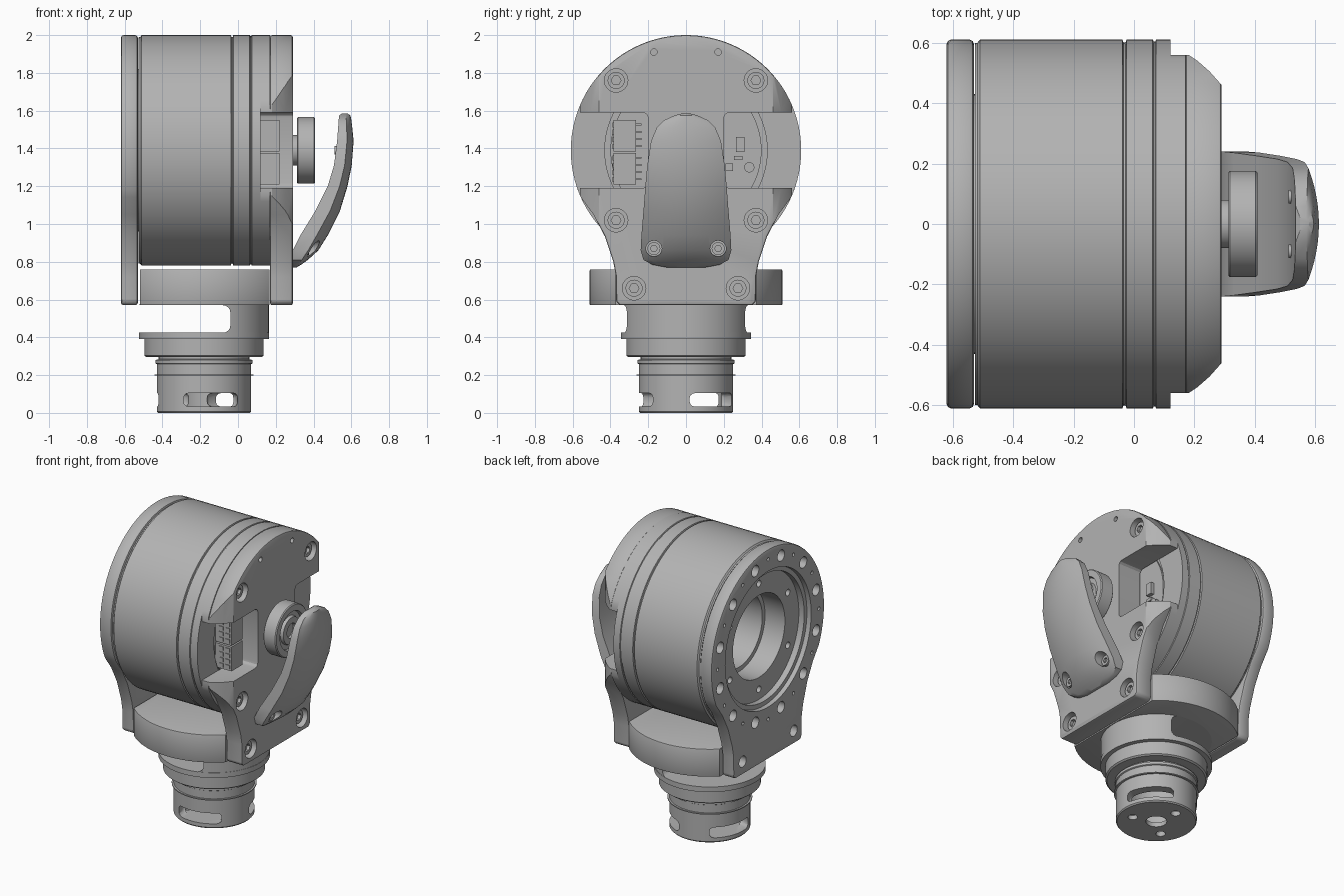
import bpy, bmesh, math
from mathutils import Matrix, Vector

old = bpy.data.objects.get("Cube")
if old:
    bpy.data.objects.remove(old)

mat = bpy.data.materials.new("machined grey")
mat.use_nodes = True
GREY = (0.45, 0.45, 0.45, 1)
mat.diffuse_color = GREY
mat.node_tree.nodes["Principled BSDF"].inputs["Base Color"].default_value = GREY

HUB = 1.39       # height of the drum axis
STAND_X = -0.18  # centre of the stand
R = 0.61         # drum radius
parts = []


def finish(name, bm, keep=True):
    bmesh.ops.remove_doubles(bm, verts=bm.verts, dist=1e-5)
    bmesh.ops.recalc_face_normals(bm, faces=bm.faces)
    me = bpy.data.meshes.new(name)
    bm.to_mesh(me)
    bm.free()
    me.materials.append(mat)
    ob = bpy.data.objects.new(name, me)
    bpy.context.collection.objects.link(ob)
    if keep:
        parts.append(ob)
    return ob


def bake(ob):
    dg = bpy.context.evaluated_depsgraph_get()
    me = bpy.data.meshes.new_from_object(ob.evaluated_get(dg))
    ob.modifiers.clear()
    ob.data = me


def bevel(ob, width, segments=2):
    m = ob.modifiers.new("bevel", "BEVEL")
    m.width, m.segments, m.limit_method = width, segments, "ANGLE"
    m.angle_limit = math.radians(40)
    bake(ob)
    return ob


def cut(ob, cutter, op="DIFFERENCE"):
    m = ob.modifiers.new("cut", "BOOLEAN")
    m.object, m.operation, m.solver = cutter, op, "EXACT"
    bake(ob)
    bpy.data.objects.remove(cutter)


def lathe(name, profile, axis="x", n=96, keep=True):
    """Revolve (position, radius) pairs around the drum axis or the stand axis."""
    bm = bmesh.new()
    rings = []
    for p, r in profile:
        ring = []
        for i in range(n):
            a = math.tau * i / n
            c, s = r * math.cos(a), r * math.sin(a)
            ring.append(bm.verts.new((p, c, HUB + s) if axis == "x" else (STAND_X + c, s, p)))
        rings.append(ring)
    for k in range(len(profile)):
        j = (k + 1) % len(profile)
        if profile[k][1] == 0 and profile[j][1] == 0:
            continue
        for i in range(n):
            q = (i + 1) % n
            bm.faces.new((rings[k][i], rings[k][q], rings[j][q], rings[j][i]))
    return finish(name, bm, keep)


def prism(name, pts, a, b, axis="x", keep=True):
    bm = bmesh.new()
    f = bm.faces.new([bm.verts.new((a, *p) if axis == "x" else (*p, a)) for p in pts])
    ext = bmesh.ops.extrude_face_region(bm, geom=[f])["geom"]
    step = Vector((b - a, 0, 0)) if axis == "x" else Vector((0, 0, b - a))
    bmesh.ops.translate(bm, verts=[v for v in ext if isinstance(v, bmesh.types.BMVert)], vec=step)
    return finish(name, bm, keep)


def box(name, lo, hi, keep=True):
    return prism(name, [(lo[1], lo[2]), (hi[1], lo[2]), (hi[1], hi[2]), (lo[1], hi[2])],
                 lo[0], hi[0], keep=keep)


def rods(name, centres, r, a, b, axis="x", keep=False, n=24):
    """Several parallel cylinders as one object."""
    bm = bmesh.new()
    for p, q in centres:
        mid = (a + b) / 2
        m = Matrix.Translation((mid, p, q) if axis == "x" else (p, q, mid))
        if axis == "x":
            m = m @ Matrix.Rotation(math.pi / 2, 4, "Y")
        bmesh.ops.create_cone(bm, cap_ends=True, segments=n, radius1=r, radius2=r,
                              depth=b - a, matrix=m)
    return finish(name, bm, keep)


def polar(r, count, start, cy=0, cz=HUB):
    return [(cy + r * math.cos(math.radians(start + 360 * i / count)),
             cz + r * math.sin(math.radians(start + 360 * i / count))) for i in range(count)]


def both(pts):
    return [(s * y, z) for y, z in pts for s in (-1, 1)]


# Drum with groove, deep bore on one end and shallow board recess on the other
lathe("drum", [(-0.2, 0), (-0.2, 0.25), (-0.4, 0.25), (-0.4, 0.28), (-0.55, 0.28), (-0.55, 0.43),
               (-0.527, 0.43), (-0.527, 0.598), (-0.518, 0.6), (-0.51, R), (-0.038, R), (-0.035, 0.6),
               (-0.028, 0.6), (-0.025, R), (0.062, R), (0.065, 0.604), (0.07, 0.604), (0.073, R),
               (0.12, R), (0.12, 0.43), (0.09, 0.43), (0.09, 0.4), (0.1, 0.4), (0.1, 0)])
cut(parts[0], rods("flange_holes", polar(0.36, 6, 30), 0.022, -0.6, -0.5))

# Side plates: round head running into a narrow foot
foot = [(0.35, 0.57), (0.37, 0.59), (0.37, 0.72), (0.385, 0.8), (0.43, 0.935), (0.49, 1.05)]
arc = [(R * math.cos(math.radians(a)), HUB + R * math.sin(math.radians(a))) for a in range(-24, 205, 4)]
outline = foot + arc + [(-y, z) for y, z in reversed(foot)]

ring_plate = bevel(prism("ring_plate", outline, -0.62, -0.53), 0.014)
cut(ring_plate, lathe("opening", [(-0.7, 0), (-0.7, 0.47), (-0.59, 0.46), (-0.59, 0.43),
                                  (-0.5, 0.43), (-0.5, 0)], keep=False))
foot_bolts = both([(0.275, 0.66)])
cut(ring_plate, rods("bolt_holes", polar(0.535, 12, 15) + foot_bolts, 0.038, -0.7, -0.57))
cut(ring_plate, rods("pin_holes", polar(0.545, 12, 0), 0.012, -0.7, -0.59, n=12))
rods("ring_bolts", polar(0.535, 12, 15) + foot_bolts, 0.026, -0.575, -0.56, keep=True)

face_plate = bevel(prism("face_plate", outline, 0.17, 0.29), 0.01)
flank = [(0.15, 0.56), (0.18, 0.56), (0.21, 0.54), (0.25, 0.505), (0.29, 0.46), (0.32, 0.42)]
cut(face_plate, prism("flank", flank + [(x, -y) for x, y in reversed(flank)], 0, 3, "z", False),
    "INTERSECT")
cap_step = prism("cap_step", [(R * math.cos(math.tau * i / 96), HUB + R * math.sin(math.tau * i / 96))
                              for i in range(96)], 0.12, 0.17)
cut(cap_step, box("step_limit", (0, -0.56, 0), (1, 0.56, 3), False), "INTERSECT")

# Side pockets in the face
for ob in (face_plate, cap_step):
    for s in (-1, 1):
        lo, hi = sorted((s * 0.2, s * 0.8))
        cut(ob, bevel(box("pocket", (0.05, lo, 1.19), (0.5, hi, 1.59), False), 0.03, 3))

face_bolts = both([(0.37, 1.76), (0.37, 1.02), (0.275, 0.66)])
cut(face_plate, rods("counterbores", face_bolts, 0.062, 0.235, 0.4, n=32))
cut(face_plate, rods("dowels", both([(0.17, 1.91)]), 0.017, 0.25, 0.4, n=16))
bolts = rods("face_bolts", face_bolts, 0.045, 0.23, 0.265, keep=True)
cut(bolts, rods("sockets", face_bolts, 0.026, 0.245, 0.4, n=6))

# Plug blocks, contacts and small board parts inside the pockets
for z in (1.21, 1.385):
    plug = box("plug_block", (0.1, -0.385, z), (0.22, -0.265, z + 0.165))
    for i in range(4):
        zz = z + 0.012 + 0.038 * i
        for x in (0.13, 0.178):
            box("contact", (x, -0.39, zz), (x + 0.03, -0.38, zz + 0.026))
        box("pin", (0.13, -0.27, zz + 0.01), (0.15, -0.235, zz + 0.02))
box("board_chip", (0.1, 0.265, 1.38), (0.125, 0.31, 1.46))
box("board_tab", (0.1, 0.255, 1.34), (0.115, 0.3, 1.36))
box("board_clip", (0.1, 0.21, 1.28), (0.12, 0.25, 1.32))
rods("board_screw", [(0.335, 1.3)], 0.027, 0.09, 0.13, keep=True)

# Bearing knob on a short shaft
lathe("bearing_knob", [(0.28, 0), (0.28, 0.08), (0.312, 0.08), (0.312, 0.17), (0.318, 0.176),
                       (0.402, 0.176), (0.408, 0.17), (0.408, 0.13), (0.385, 0.125), (0.385, 0.095),
                       (0.405, 0.09), (0.405, 0.05), (0.38, 0.05), (0.38, 0)], n=64)

# Curved guard: rows of (height, inner x, outer x, half width)
rows = [(0.77, 0.29, 0.31, 0.1), (0.785, 0.29, 0.335, 0.18), (0.81, 0.29, 0.37, 0.225),
        (0.86, 0.29, 0.425, 0.24), (0.94, 0.33, 0.475, 0.236), (1.07, 0.41, 0.54, 0.225),
        (1.2, 0.475, 0.58, 0.215), (1.31, 0.508, 0.602, 0.205), (1.44, 0.525, 0.612, 0.185),
        (1.51, 0.53, 0.605, 0.155), (1.55, 0.533, 0.6, 0.115), (1.575, 0.535, 0.595, 0.06),
        (1.585, 0.55, 0.58, 0.02)]
bm = bmesh.new()
loops = []
us = [i / 6 - 1 for i in range(13)]
for z, xin, xout, w in rows:
    outer = [(xout - 0.4 * (xout - xin) * u * u, u * w, z) for u in us]
    inner = [(xin, u * w, z) for u in reversed(us)]
    loops.append([bm.verts.new(p) for p in outer + inner])
for a, b in zip(loops, loops[1:]):
    for i in range(len(a)):
        j = (i + 1) % len(a)
        bm.faces.new((a[i], a[j], b[j], b[i]))
bm.faces.new(loops[0])
bm.faces.new(loops[-1])
guard = finish("guard", bm)
guard_bolts = both([(0.17, 0.87)])
cut(guard, rods("guard_holes", guard_bolts, 0.042, 0.345, 0.6))
heads = rods("guard_bolts", guard_bolts, 0.034, 0.33, 0.375, keep=True)
cut(heads, rods("sockets", guard_bolts, 0.018, 0.36, 0.5, n=6))
rods("guard_pads", both([(0.09, HUB)]), 0.022, 0.512, 0.54, keep=True)

# Saddle disc held between the two plates
saddle = bevel(rods("saddle", [(STAND_X, 0)], 0.51, 0.57, 0.76, "z", True, 128), 0.006)
cut(saddle, box("gap", (-0.52, -1, 0), (0.167, 1, 1), False), "INTERSECT")

# Half column joining saddle and stand
column = rods("column", [(STAND_X, 0)], 0.343, 0.42, 0.575, "z", True, 96)
cut(column, bevel(box("relief", (-1, -1, 0.424), (-0.04, 1, 0.57), False), 0.04, 4))

# Stepped hollow stand with three slots and a drilled underside
stand = lathe("stand", [(0.4, 0), (0.4, 0.19), (0.03, 0.19), (0.03, 0.065), (0, 0.065), (0, 0.243),
                        (0.008, 0.25), (0.197, 0.25), (0.197, 0.262), (0.204, 0.262), (0.204, 0.25),
                        (0.258, 0.25), (0.262, 0.257), (0.28, 0.257), (0.284, 0.24), (0.295, 0.24),
                        (0.295, 0.305), (0.303, 0.315), (0.39, 0.315), (0.39, 0.345), (0.425, 0.345),
                        (0.425, 0)], "z")
for a in (-80, 40, 160):
    slot = bevel(box("slot", (0.13, -0.145, 0.033), (0.4, 0.145, 0.105), False), 0.025, 3)
    slot.data.transform(Matrix.Translation((STAND_X, 0, 0)) @ Matrix.Rotation(math.radians(a), 4, "Z"))
    cut(stand, slot)
cut(stand, rods("underside_holes", polar(0.155, 3, 100, STAND_X, 0), 0.03, -0.1, 0.1, "z"))

# Smooth curved walls, keep machined edges sharp
bpy.ops.object.select_all(action="DESELECT")
for ob in parts:
    ob.select_set(True)
bpy.context.view_layer.objects.active = parts[0]
bpy.ops.object.shade_smooth_by_angle(angle=math.radians(30))
